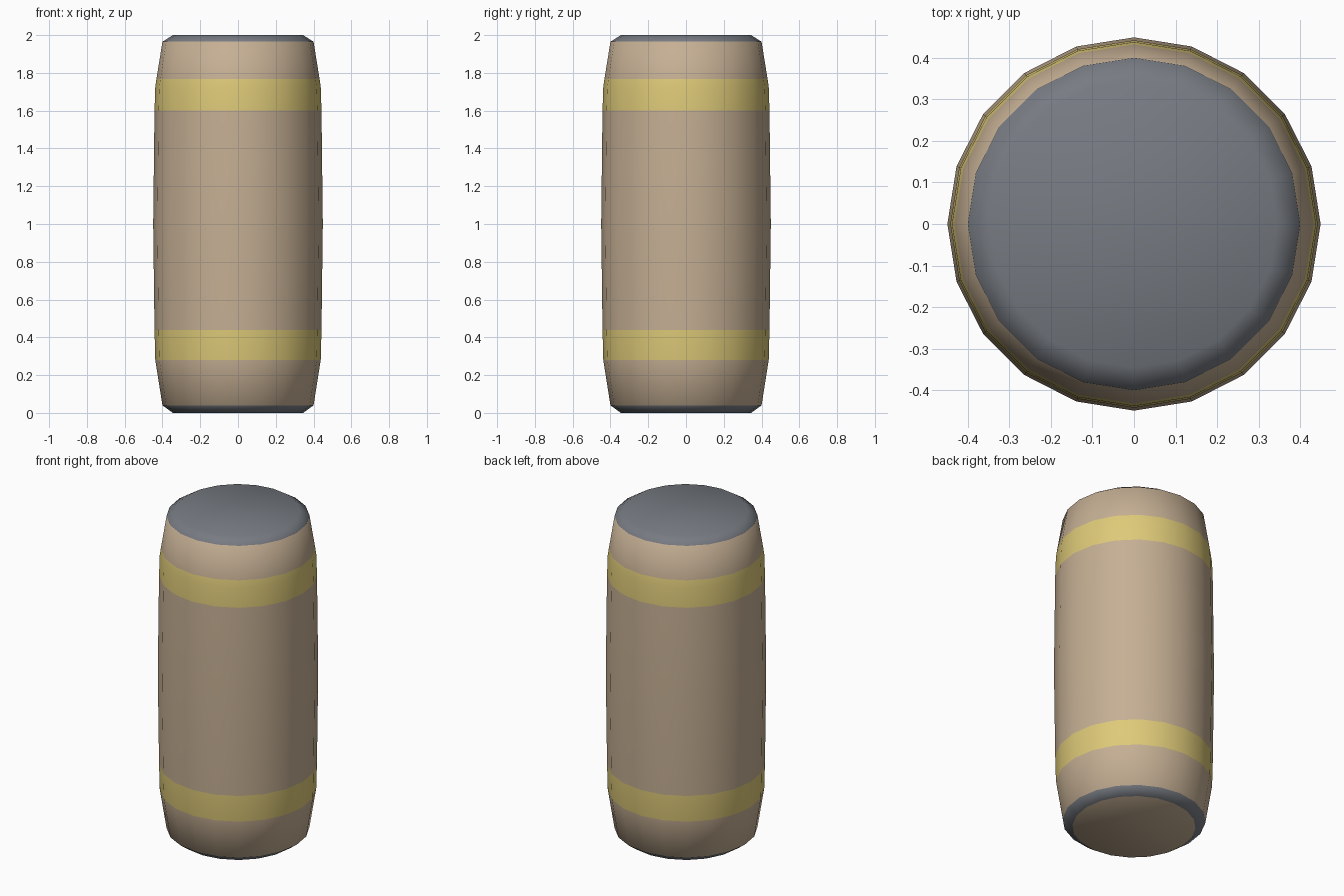
import bpy, bmesh, math

if "Cube" in bpy.data.objects:
    bpy.data.objects.remove(bpy.data.objects["Cube"])

SIDES = 20


def material(name, rgb):
    m = bpy.data.materials.new(name)
    m.diffuse_color = (*rgb, 1)
    m.use_nodes = True
    m.node_tree.nodes["Principled BSDF"].inputs["Base Color"].default_value = m.diffuse_color
    return m


# Profile from bottom to top: radius, height
profile = [(0.345, 0.0), (0.40, 0.04), (0.438, 0.28), (0.442, 0.44), (0.449, 1.0),
           (0.442, 1.602), (0.438, 1.725), (0.432, 1.767), (0.40, 1.965), (0.345, 2.0)]
TAN, YELLOW, GREY = 0, 1, 2
# Colour of each ring of faces between neighbouring profile points
ring_colours = [GREY, TAN, YELLOW, TAN, TAN, YELLOW, YELLOW, TAN, GREY]

bm = bmesh.new()
rings = []
for r, z in profile:
    rings.append([bm.verts.new((r * math.cos(2 * math.pi * i / SIDES),
                                r * math.sin(2 * math.pi * i / SIDES), z))
                  for i in range(SIDES)])

# Barrel wall with painted bands
for lower, upper, colour in zip(rings, rings[1:], ring_colours):
    for i in range(SIDES):
        j = (i + 1) % SIDES
        f = bm.faces.new((lower[i], lower[j], upper[j], upper[i]))
        f.material_index = colour

# End caps: bare underside, grey lid
bm.faces.new(rings[0][::-1]).material_index = TAN
bm.faces.new(rings[-1]).material_index = GREY
for f in bm.faces:
    f.smooth = True

mesh = bpy.data.meshes.new("barrel")
bm.to_mesh(mesh)
bm.free()
for name, rgb in (("tan", (0.56, 0.43, 0.295)),
                  ("yellow", (0.73, 0.59, 0.19)),
                  ("grey", (0.185, 0.20, 0.225))):
    mesh.materials.append(material(name, rgb))
bpy.context.collection.objects.link(bpy.data.objects.new("barrel", mesh))
